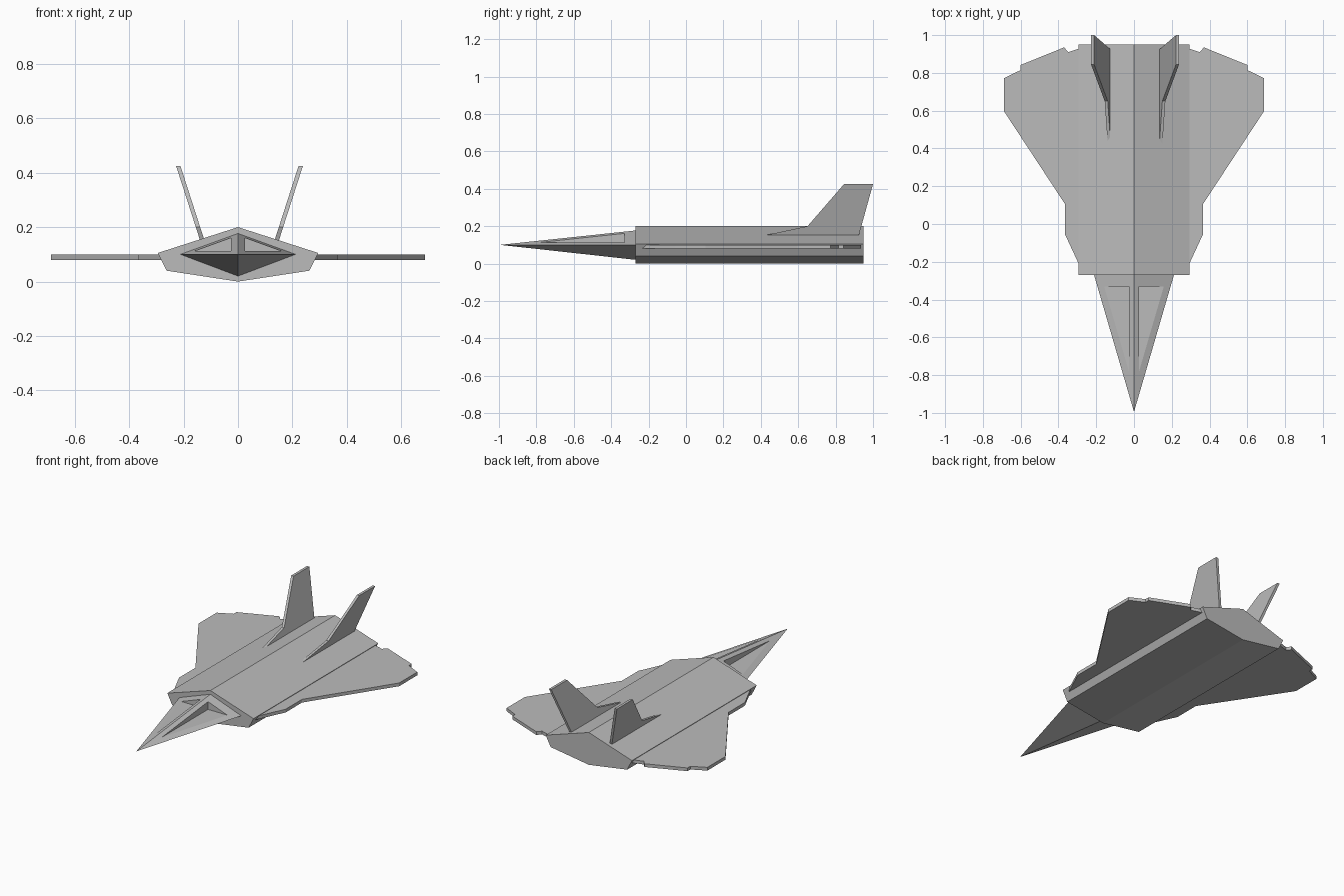
import bpy, bmesh

if "Cube" in bpy.data.objects:
    bpy.data.objects.remove(bpy.data.objects["Cube"])

grey = bpy.data.materials.new("airframe grey")
grey.diffuse_color = (0.50, 0.50, 0.50, 1)
grey.use_nodes = True
grey.node_tree.nodes["Principled BSDF"].inputs["Base Color"].default_value = grey.diffuse_color


def mesh_object(name, bm):
    bmesh.ops.recalc_face_normals(bm, faces=bm.faces)
    me = bpy.data.meshes.new(name)
    bm.to_mesh(me)
    bm.free()
    me.materials.append(grey)
    ob = bpy.data.objects.new(name, me)
    bpy.context.collection.objects.link(ob)
    return ob


def loft(name, ring_a, ring_b):
    """Closed solid between two matching rings of points."""
    bm = bmesh.new()
    a = [bm.verts.new(p) for p in ring_a]
    b = [bm.verts.new(p) for p in ring_b]
    n = len(a)
    bm.faces.new(a)
    bm.faces.new(b[::-1])
    for i in range(n):
        j = (i + 1) % n
        bm.faces.new((a[i], b[i], b[j], a[j]))
    return mesh_object(name, bm)


# Fuselage: six-sided profile swept along y
hull = [(0, 0.2), (0.295, 0.105), (0.262, 0.04), (0, 0.0), (-0.262, 0.04), (-0.295, 0.105)]
loft("fuselage", [(x, -0.27, z) for x, z in hull], [(x, 0.95, z) for x, z in hull])

# Nose: four-sided spike
bm = bmesh.new()
tip = bm.verts.new((0, -0.995, 0.1))
base = [bm.verts.new((x, -0.268, z)) for x, z in ((0, 0.177), (0.212, 0.1), (0, 0.02), (-0.212, 0.1))]
bm.faces.new(base)
for i in range(4):
    bm.faces.new((tip, base[i], base[(i + 1) % 4]))
nose = mesh_object("nose", bm)

# Canopy recesses: flat-floored cuts on both sides of the centre ridge
for s, side in ((1, "right"), (-1, "left")):
    ring = [(s * 0.026, -0.95), (s * 0.3, -0.95), (s * 0.3, -0.33), (s * 0.026, -0.33)]
    cutter = loft("recess_cutter_" + side, [(x, y, 0.113) for x, y in ring], [(x, y, 0.3) for x, y in ring])
    cutter.hide_render = True
    cutter.hide_viewport = True
    cut = nose.modifiers.new("recess_" + side, 'BOOLEAN')
    cut.operation = 'DIFFERENCE'
    cut.solver = 'EXACT'
    cut.object = cutter

# Wings: flat plates with a stepped trailing edge; tail fins: canted plates
wing = [(0.27, -0.26), (0.365, -0.055), (0.365, 0.105), (0.687, 0.595), (0.687, 0.772), (0.6, 0.815),
        (0.6, 0.842), (0.37, 0.935), (0.348, 0.91), (0.27, 0.935)]
fin = [(0.37, 0.14), (0.65, 0.2), (0.845, 0.425), (1.0, 0.425), (0.921, 0.14)]
for s, side in ((1, "right"), (-1, "left")):
    loft("wing_" + side, [(s * x, y, 0.08) for x, y in wing], [(s * x, y, 0.1) for x, y in wing])

    def fin_ring(offset):
        return [(0.0055 + s * (0.13 + offset + (z - 0.155) * 0.322), y, z) for y, z in fin]
    loft("tail_fin_" + side, fin_ring(0), fin_ring(0.016))
